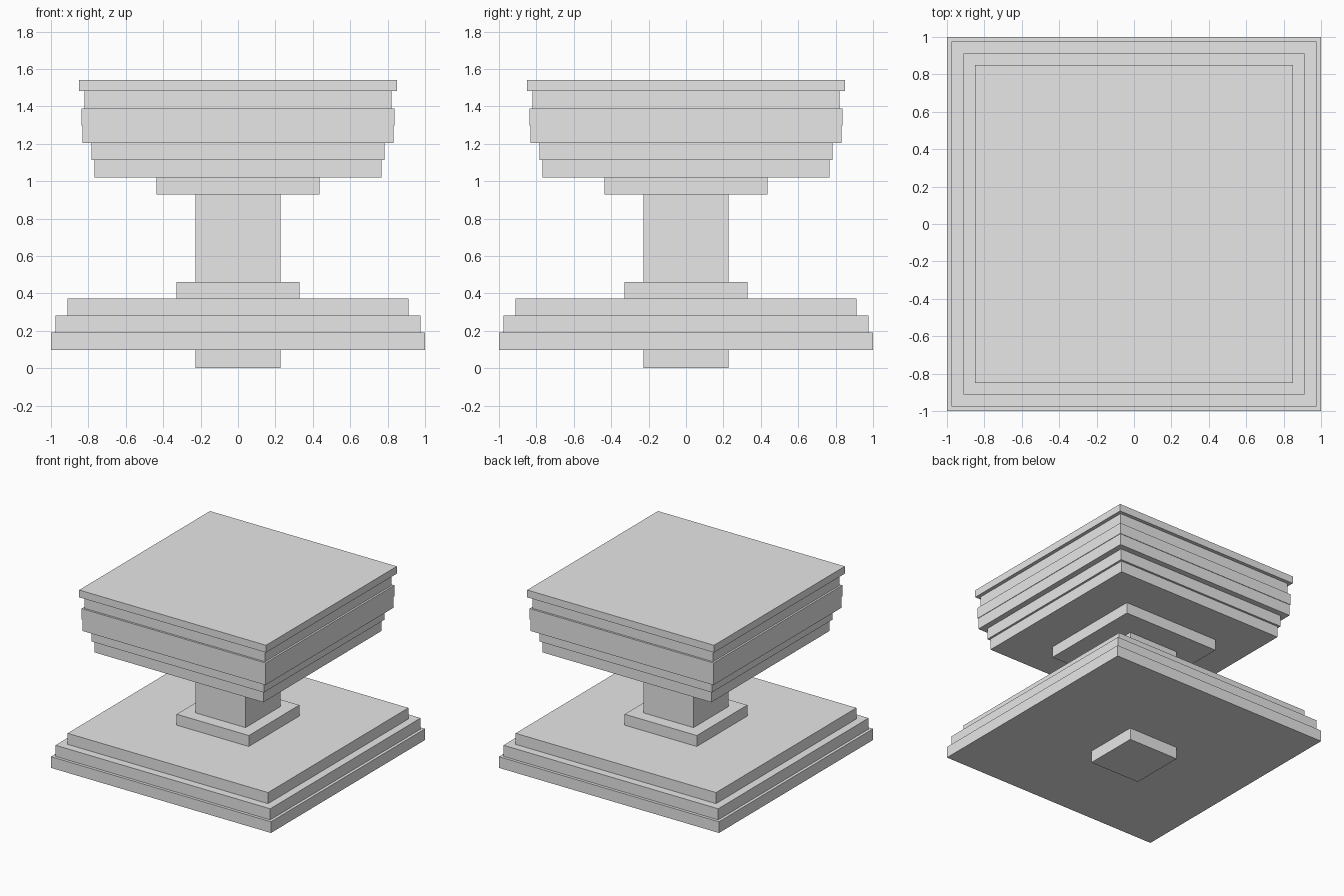
import bpy

cube = bpy.data.objects.get("Cube")
if cube:
    bpy.data.objects.remove(cube, do_unlink=True)

# Single stone grey colour
stone = bpy.data.materials.new("stone_grey")
stone.use_nodes = True
GREY = (0.8, 0.8, 0.8, 1.0)
stone.diffuse_color = GREY
stone.node_tree.nodes["Principled BSDF"].inputs["Base Color"].default_value = GREY


def slab(name, half_width, bottom, top):
    """Square block centred on the vertical axis."""
    bpy.ops.mesh.primitive_cube_add(size=2, location=(0, 0, (bottom + top) / 2))
    block = bpy.context.object
    block.name = block.data.name = name
    block.scale = (half_width, half_width, (top - bottom) / 2)
    bpy.ops.object.transform_apply(location=False, rotation=False, scale=True)
    block.data.materials.append(stone)


# Foot and column
slab("foot", 0.228, 0.0, 0.098)
slab("column", 0.228, 0.462, 0.93)

# Stepped base
slab("base_lower_step", 1.0, 0.098, 0.19)
slab("base_middle_step", 0.976, 0.19, 0.281)
slab("base_upper_step", 0.911, 0.281, 0.372)
slab("column_collar", 0.328, 0.372, 0.462)

# Stepped capital
slab("capital_neck", 0.436, 0.93, 1.02)
slab("capital_lower_step", 0.767, 1.02, 1.112)
slab("capital_upper_step", 0.784, 1.112, 1.204)
slab("capital_lower_band", 0.832, 1.204, 1.297)
slab("capital_upper_band", 0.836, 1.297, 1.388)
slab("capital_recess", 0.82, 1.388, 1.482)
slab("top_slab", 0.849, 1.482, 1.542)
